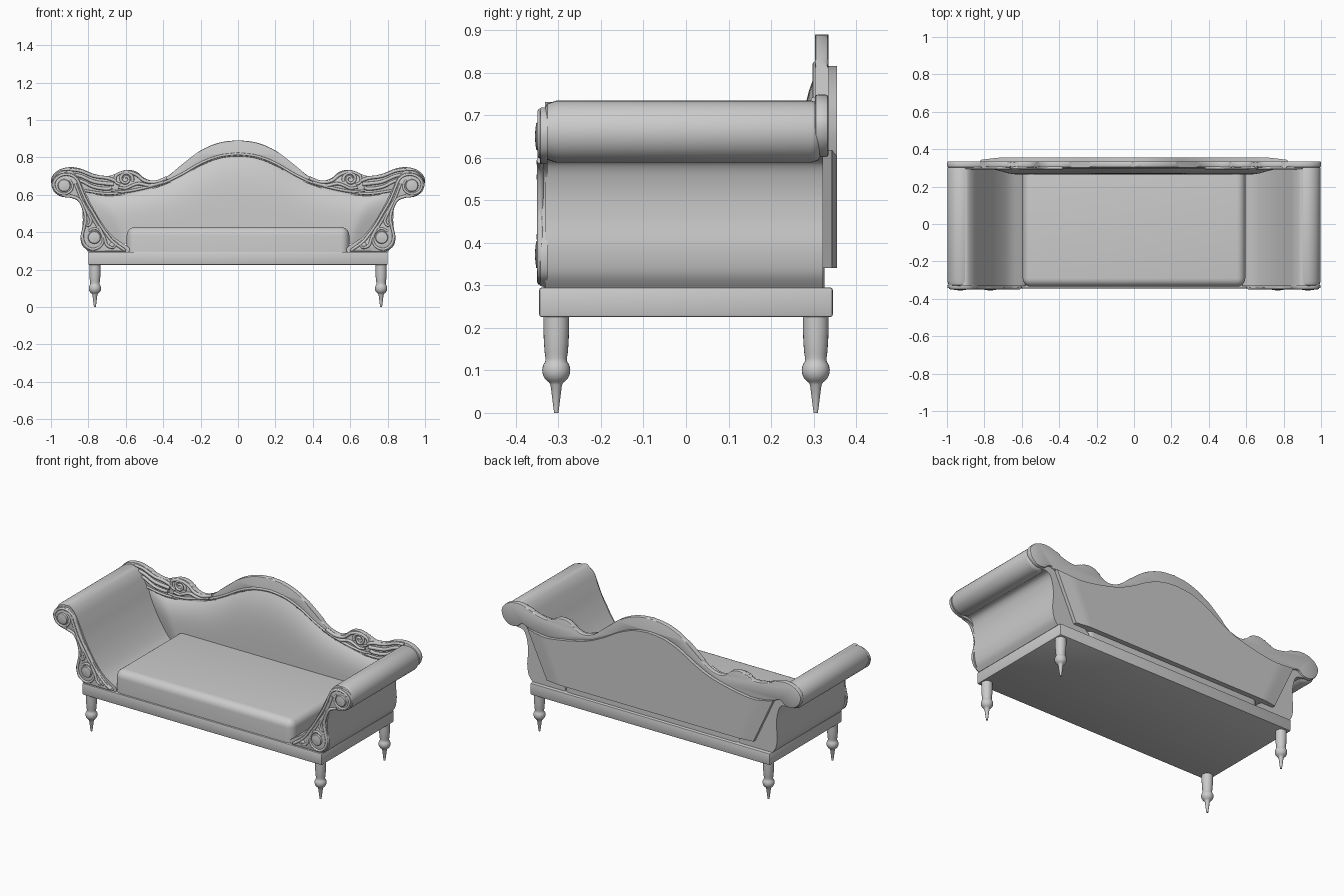
import bpy, bmesh, math
from mathutils import Vector

if "Cube" in bpy.data.objects:
    bpy.data.objects.remove(bpy.data.objects["Cube"])


def finish(name, bm, angle=40):
    bmesh.ops.recalc_face_normals(bm, faces=bm.faces)
    me = bpy.data.meshes.new(name)
    bm.to_mesh(me)
    bm.free()
    ob = bpy.data.objects.new(name, me)
    bpy.context.collection.objects.link(ob)
    bpy.ops.object.select_all(action='DESELECT')
    ob.select_set(True)
    bpy.context.view_layer.objects.active = ob
    bpy.ops.object.shade_smooth_by_angle(angle=math.radians(angle))
    return ob


def smooth(pts, n=6, closed=False):
    """Catmull-Rom samples through 2D points."""
    p = [Vector(q) for q in pts]
    N = len(p)
    out = []
    for i in range(N if closed else N - 1):
        if closed:
            a, b, c, d = (p[(i + k) % N] for k in (-1, 0, 1, 2))
        else:
            a, b, c, d = p[max(i - 1, 0)], p[i], p[i + 1], p[min(i + 2, N - 1)]
        for k in range(n):
            t = k / n
            out.append(0.5 * (2 * b + (c - a) * t + (2 * a - 5 * b + 4 * c - d) * t * t
                              + (3 * b - a - 3 * c + d) * t ** 3))
    if not closed:
        out.append(p[-1])
    return out


def slab(name, outline, y0, y1, bev=0.0, seg=2, front_only=False):
    """Extrude an x-z outline from y0 to y1, rounding the rims."""
    bm = bmesh.new()
    f = bm.faces.new([bm.verts.new((x, y0, z)) for x, z in outline])
    r = bmesh.ops.extrude_face_region(bm, geom=[f])
    for v in r['geom']:
        if isinstance(v, bmesh.types.BMVert):
            v.co.y = y1
    if bev:
        rims = [e for e in bm.edges if abs(e.verts[0].co.y - e.verts[1].co.y) < 1e-6
                and not (front_only and e.verts[0].co.y > min(y0, y1) + 1e-5)]
        bmesh.ops.bevel(bm, geom=rims, offset=bev, segments=seg, profile=0.5, affect='EDGES')
    return finish(name, bm)


def box(name, lo, hi, bev, seg, top_only=False):
    bm = bmesh.new()
    bmesh.ops.create_cube(bm, size=1)
    for v in bm.verts:
        v.co = [lo[i] + (v.co[i] + 0.5) * (hi[i] - lo[i]) for i in range(3)]
    edges = [e for e in bm.edges if not top_only or max(v.co.z for v in e.verts) > hi[2] - 1e-5]
    bmesh.ops.bevel(bm, geom=edges, offset=bev, segments=seg, profile=0.5, affect='EDGES')
    return finish(name, bm)


def lathe(name, prof, origin, axis='Z', seg=24):
    """Turn (radius, height) points about the z axis or the y axis."""
    bm = bmesh.new()
    rings = []
    for r, h in prof:
        ring = []
        for k in range(seg):
            a = 2 * math.pi * k / seg
            c, s = r * math.cos(a), r * math.sin(a)
            co = (c, s, h) if axis == 'Z' else (c, h, s)
            ring.append(bm.verts.new(Vector(co) + Vector(origin)))
        rings.append(ring)
    for a, b in zip(rings, rings[1:]):
        for k in range(seg):
            bm.faces.new((a[k], a[k - 1], b[k - 1], b[k]))
    bm.faces.new(rings[0])
    bm.faces.new(rings[-1])
    return finish(name, bm)


def bead(name, pts, y, r, taper=1.0):
    """Raised carved moulding following x-z points."""
    cu = bpy.data.curves.new(name, 'CURVE')
    cu.dimensions = '3D'
    cu.bevel_depth = r
    cu.bevel_resolution = 2
    cu.use_fill_caps = True
    sp = cu.splines.new('POLY')
    sp.points.add(len(pts) - 1)
    for i, (x, z) in enumerate(pts):
        sp.points[i].co = (x, y, z, 1)
        sp.points[i].radius = 1 + (taper - 1) * i / (len(pts) - 1)
    bpy.context.collection.objects.link(bpy.data.objects.new(name, cu))


def spiral(cx, cz, r0, r1, a0, turns, n=28):
    return [(cx + (r0 + (r1 - r0) * k / n) * math.cos(a0 + turns * 2 * math.pi * k / n),
             cz + (r0 + (r1 - r0) * k / n) * math.sin(a0 + turns * 2 * math.pi * k / n))
            for k in range(n + 1)]


def mir(pts, s):
    return [(s * x, z) for x, z in pts]


# Base rail and softly rounded seat cushion
box("base_rail", (-0.80, -0.345, 0.225), (0.80, 0.345, 0.295), 0.006, 2)
box("seat_cushion", (-0.595, -0.335, 0.29), (0.595, 0.325, 0.428), 0.045, 6, True)

# Turned legs
leg = [(0.005, 0), (0.007, 0.015), (0.0135, 0.066), (0.016, 0.07)]
leg += [(0.033 * math.cos(a), 0.1 + 0.033 * math.sin(a))
        for a in [math.radians(d) for d in range(-58, 50, 12)]]
leg += [(0.025, 0.128), (0.027, 0.14), (0.029, 0.165), (0.03, 0.19), (0.03, 0.228)]
for sx in (-1, 1):
    for sy, nm in ((-1, "front"), (1, "back")):
        lathe(f"{nm}_leg", leg, (sx * 0.765, sy * 0.305, 0))

# Upholstered back: padded face swelling forward, closed by a panel behind
low = smooth([(0, .815), (.1, .803), (.2, .765), (.3, .707), (.4, .66), (.5, .632), (.6, .612),
              (.7, .602), (.83, .62)])


def line_z(x):
    x = abs(x)
    for a, b in zip(low, low[1:]):
        if x <= b.x:
            return a.y + (b.y - a.y) * (x - a.x) / (b.x - a.x)
    return low[-1].y


bm = bmesh.new()
NX, NZ = 64, 12
grid = []
for i in range(NX + 1):
    u = -1 + 2 * i / NX
    col = []
    for j in range(NZ + 1):
        t = (j / NZ) ** 0.7
        puff = (1 - t ** 5) * min(1, (1 - abs(u)) * 5 + 0.3)
        col.append(bm.verts.new((u * (0.69 + 0.13 * t), 0.312 - 0.048 * puff,
                                 0.34 + (line_z(u * 0.82) - 0.34) * t)))
    # Panel behind: flat, its ends turned slightly forward
    back = 0.355 - 0.012 * max(0, abs(u) - 0.88) / 0.12
    for j in range(NZ, -1, -1):
        co = col[j].co
        col.append(bm.verts.new((co.x, back, co.z)))
    grid.append(col)
M = len(grid[0])
for a, b in zip(grid, grid[1:]):
    for j in range(M):
        bm.faces.new((a[j], b[j], b[(j + 1) % M], a[(j + 1) % M]))
bm.faces.new(grid[0])
bm.faces.new(grid[-1])
finish("back_upholstery", bm)

# Carved crest rail running out over both arms
top = [(.1, .879), (.2, .837), (.3, .762), (.38, .698), (.45, .676), (.50, .69), (.545, .725),
       (.60, .733), (.65, .715), (.70, .70), (.77, .712), (.84, .74), (.90, .748), (.96, .732),
       (.998, .69), (.99, .64), (.95, .605), (.90, .605), (.86, .63), (.80, .612), (.70, .592),
       (.6, .602), (.5, .622), (.4, .65), (.3, .697), (.2, .755), (.1, .793)]
crest = [(0, .89)] + top + [(0, .805)] + [(-x, z) for x, z in reversed(top)]
slab("crest_rail", smooth(crest, 5, True), 0.303, 0.335, 0.007, 2)
rim = [(p.x, p.y + 0.004) for p in low]
bead("crest_lower_bead", [(-x, z) for x, z in reversed(rim)] + rim[1:], 0.304, 0.007)

# Arm body section, outside then inside
arm = [(.80, .293), (.825, .33), (.835, .39), (.83, .46), (.835, .53), (.86, .59), (.925, .61),
       (.94, .70), (.90, .731), (.86, .70), (.825, .635), (.785, .55), (.73, .455), (.665, .375),
       (.585, .32), (.585, .293)]
# Carved front facing
facing = [(.79, .297), (.83, .325), (.842, .375), (.828, .43), (.822, .49), (.838, .55), (.875, .582),
          (.93, .588), (.98, .612), (.997, .66), (.975, .70), (.93, .718), (.88, .71), (.85, .68),
          (.83, .63), (.80, .56), (.765, .50), (.72, .43), (.67, .365), (.605, .312), (.60, .297)]
for s in (-1, 1):
    slab("arm_body", mir(smooth(arm, 5), s), -0.332, 0.322)
    roll = [(0.052, -0.333), (0.066, -0.326), (0.073, -0.305), (0.073, 0.295), (0.068, 0.31),
            (0.056, 0.318)]
    lathe("arm_roll", roll, (s * 0.925, 0, 0.661), 'Y', 32)
    slab("arm_front_facing", mir(smooth(facing, 5), s), -0.343, -0.325, 0.005, 2, True)

    # Facing mouldings, volutes and rosettes
    y = -0.342
    bead("facing_inner_bead", mir(smooth([(.61, .307), (.672, .352), (.73, .43), (.772, .50),
         (.81, .565), (.838, .63), (.86, .68), (.89, .704), (.93, .708), (.965, .692), (.984, .66),
         (.97, .62), (.93, .604), (.895, .62), (.885, .65), (.90, .68)]), s), y, 0.008, 0.8)
    bead("facing_second_bead", mir(smooth([(.75, .43), (.79, .495), (.83, .56), (.855, .62),
         (.87, .66)]), s), y, 0.007)
    bead("facing_outer_bead", mir(smooth([(.90, .594), (.855, .578), (.83, .54), (.815, .48),
         (.822, .43), (.832, .38), (.82, .335), (.785, .31), (.745, .318), (.722, .35), (.73, .395),
         (.765, .42), (.80, .405)]), s), y, 0.009, 0.7)
    bead("facing_leaf", mir(smooth([(.83, .56), (.80, .50), (.785, .46), (.80, .435), (.815, .45),
         (.805, .465)]), s), y, 0.009, 0.6)
    bead("facing_foot_scroll", mir(smooth([(.74, .42), (.715, .37), (.70, .33), (.67, .318),
         (.655, .332), (.67, .345)]), s), y, 0.009, 0.7)
    button = [(0.034, 0.01), (0.034, -0.006), (0.031, -0.010), (0.018, -0.012), (0.003, -0.013)]
    lathe("scroll_boss", button, (s * 0.93, y, 0.65), 'Y')
    lathe("foot_rosette", button, (s * 0.768, y, 0.372), 'Y')
    lathe("small_knob", [(0.016, 0.008), (0.016, 0), (0.010, -0.006), (0.003, -0.008)],
          (s * 0.672, y, 0.332), 'Y', 16)

    # Acanthus carving on the crest
    y = 0.301
    bead("crest_volute", mir(spiral(.60, .685, .038, .008, math.radians(200), -1.5), s), y, 0.009, 0.7)
    bead("crest_leaf_upper", mir(smooth([(.38, .69), (.44, .668), (.50, .675), (.545, .708),
         (.60, .722), (.65, .705), (.655, .67), (.63, .655)]), s), y, 0.010, 0.7)
    bead("crest_leaf_middle", mir(smooth([(.40, .668), (.47, .65), (.53, .66), (.57, .648),
         (.60, .635), (.64, .64)]), s), y, 0.010, 0.7)
    bead("crest_leaf_lower", mir(smooth([(.42, .66), (.50, .638), (.56, .625), (.62, .618),
         (.68, .622)]), s), y, 0.009, 0.6)
    for k, (dz, r) in enumerate(((0, .010), (-.03, .011), (-.058, .010))):
        bead("crest_tendril", mir(smooth([(.655 + .01 * k, .675 + dz * .6), (.70, .69 + dz),
             (.77, .70 + dz), (.84, .727 + dz * .9), (.90, .735 + dz * .8)]), s), y, r, 0.8)
